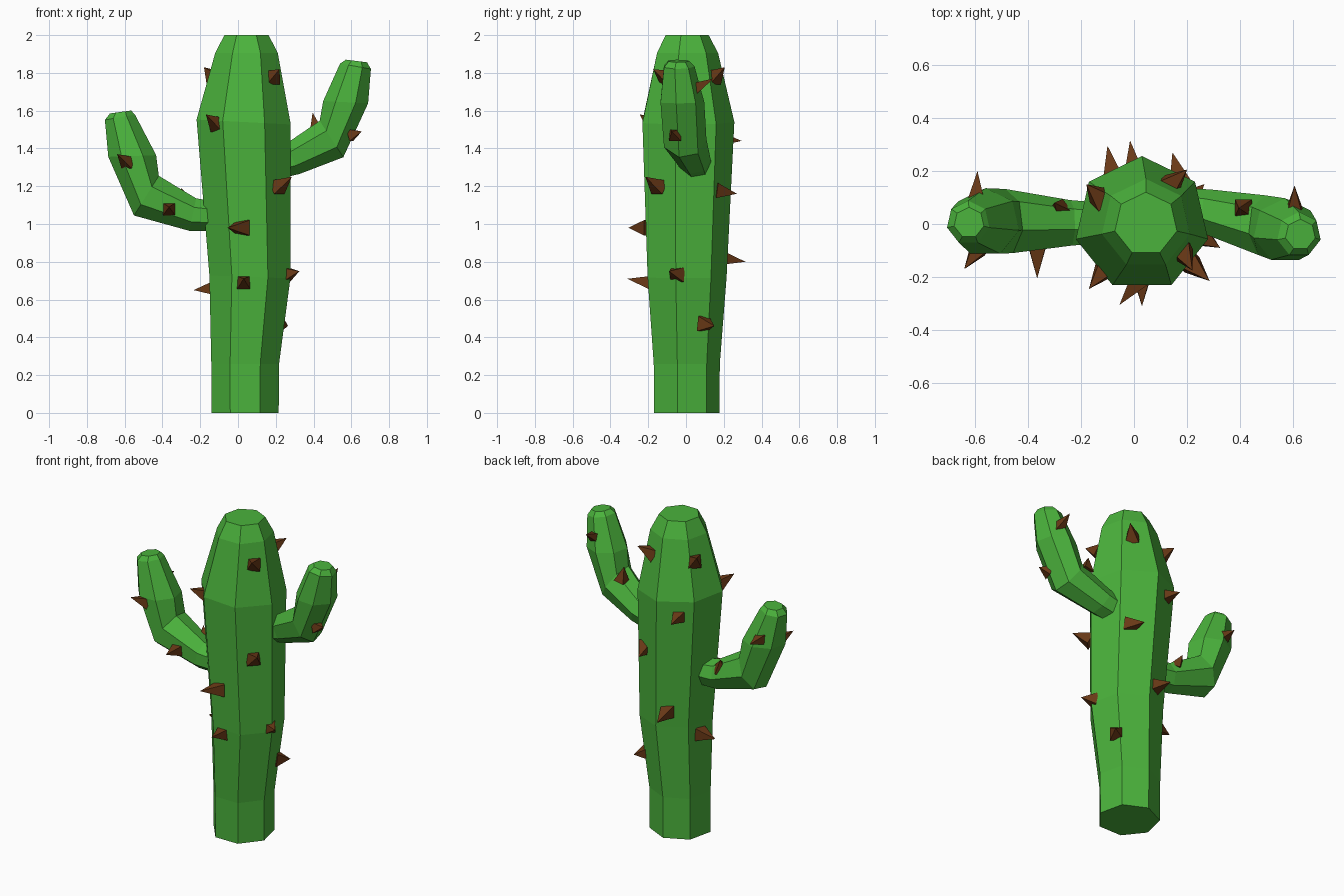
import bpy, bmesh, math
from mathutils import Vector


def material(name, rgb):
    m = bpy.data.materials.new(name)
    m.diffuse_color = (*rgb, 1)
    return m


green = material("cactus_green", (0.07, 0.45, 0.045))
brown = material("spike_brown", (0.14, 0.04, 0.008))
SIDES = 7


def finish(bm, name, mat):
    bmesh.ops.recalc_face_normals(bm, faces=bm.faces)
    me = bpy.data.meshes.new(name)
    bm.to_mesh(me)
    bm.free()
    me.materials.append(mat)
    ob = bpy.data.objects.new(name, me)
    bpy.context.collection.objects.link(ob)
    return ob


def tube(name, rings):
    """Loft heptagon rings: (centre, radius, tilt of ring normal from +z toward +x in degrees)."""
    bm = bmesh.new()
    loops = []
    for c, r, tilt in rings:
        t = math.radians(tilt)
        side = Vector((math.cos(t), 0, -math.sin(t)))
        back = Vector((0, 1, 0))
        loops.append([bm.verts.new(Vector(c) + r * (side * math.sin(a) + back * math.cos(a)))
                      for a in (2 * math.pi * i / SIDES for i in range(SIDES))])
    for lo, hi in zip(loops, loops[1:]):
        for i in range(SIDES):
            j = (i + 1) % SIDES
            bm.faces.new((lo[i], lo[j], hi[j], hi[i]))
    bm.faces.new(loops[0])
    bm.faces.new(loops[-1])
    return finish(bm, name, green)


# Trunk: slightly bent, widest near the top
tube("trunk", [
    ((0.038, -0.005, 0), 0.182, 0),
    ((0.038, -0.005, 0.26), 0.184, 0),
    ((0.063, -0.005, 0.72), 0.22, 2),
    ((0.03, 0, 1.54), 0.256, 3),
    ((0.045, 0, 1.905), 0.17, 0),
    ((0.045, 0, 2.0), 0.12, 0)])

# Arms: out from the trunk, then bending upward
tube("right_arm", [
    ((0.2, 0.05, 1.32), 0.085, 68),
    ((0.29, 0.04, 1.345), 0.09, 66),
    ((0.495, -0.01, 1.45), 0.118, 57),
    ((0.57, -0.025, 1.645), 0.122, 3),
    ((0.622, -0.04, 1.835), 0.085, 10),
    ((0.627, -0.04, 1.863), 0.058, 7)])
tube("left_arm", [
    ((-0.12, 0.0, 1.04), 0.08, -88),
    ((-0.24, 0.0, 1.05), 0.09, -78),
    ((-0.485, 0.005, 1.15), 0.127, -58),
    ((-0.56, 0.005, 1.36), 0.13, -2),
    ((-0.625, 0.005, 1.565), 0.083, -10),
    ((-0.622, 0.005, 1.593), 0.058, -8)])


# Spikes: four-sided pyramids, each given as base centre and tip
def spikes(name, half, pairs):
    bm = bmesh.new()
    for b, t in pairs:
        base, tip = Vector(b), Vector(t)
        d = (tip - base).normalized()
        u = d.cross(Vector((0, 0, 1))).normalized()
        v = u.cross(d)
        base -= d * 0.015
        q = [bm.verts.new(base + half * (su * u + sv * v))
             for su, sv in ((-1, -1), (1, -1), (1, 1), (-1, 1))]
        top = bm.verts.new(tip)
        bm.faces.new(q)
        for i in range(4):
            bm.faces.new((q[i], q[(i + 1) % 4], top))
    return finish(bm, name, brown)


spikes("trunk_spikes", 0.04, [
    ((-0.11, -0.17, 1.53), (-0.17, -0.245, 1.58)),
    ((0.185, -0.11, 1.78), (0.22, -0.175, 1.82)),
    ((0.215, -0.15, 1.2), (0.285, -0.215, 1.25)),
    ((0.02, -0.21, 0.98), (-0.055, -0.305, 0.98)),
    ((0.03, -0.19, 0.69), (0.03, -0.31, 0.71)),
    ((0.26, -0.05, 0.735), (0.325, -0.09, 0.75)),
    ((-0.135, 0.04, 0.66), (-0.235, 0.04, 0.65)),
    ((0.215, 0.1, 0.47), (0.265, 0.15, 0.46)),
    ((0.0, 0.19, 0.82), (-0.015, 0.315, 0.80)),
    ((0.17, 0.17, 1.175), (0.145, 0.27, 1.16)),
    ((-0.08, 0.18, 1.45), (-0.1, 0.295, 1.44)),
    ((-0.13, 0.1, 1.78), (-0.18, 0.15, 1.83)),
    ((0.14, 0.15, 1.78), (0.2, 0.205, 1.83))])

spikes("arm_spikes", 0.033, [
    ((0.605, 0.05, 1.72), (0.605, 0.145, 1.77)),
    ((0.41, 0.06, 1.51), (0.395, 0.06, 1.59)),
    ((0.605, -0.06, 1.475), (0.655, -0.075, 1.49)),
    ((-0.59, -0.1, 1.33), (-0.64, -0.17, 1.37)),
    ((-0.365, -0.1, 1.08), (-0.365, -0.205, 1.09)),
    ((-0.28, 0.055, 1.12), (-0.3, 0.08, 1.19)),
    ((-0.595, 0.1, 1.41), (-0.59, 0.2, 1.41))])
